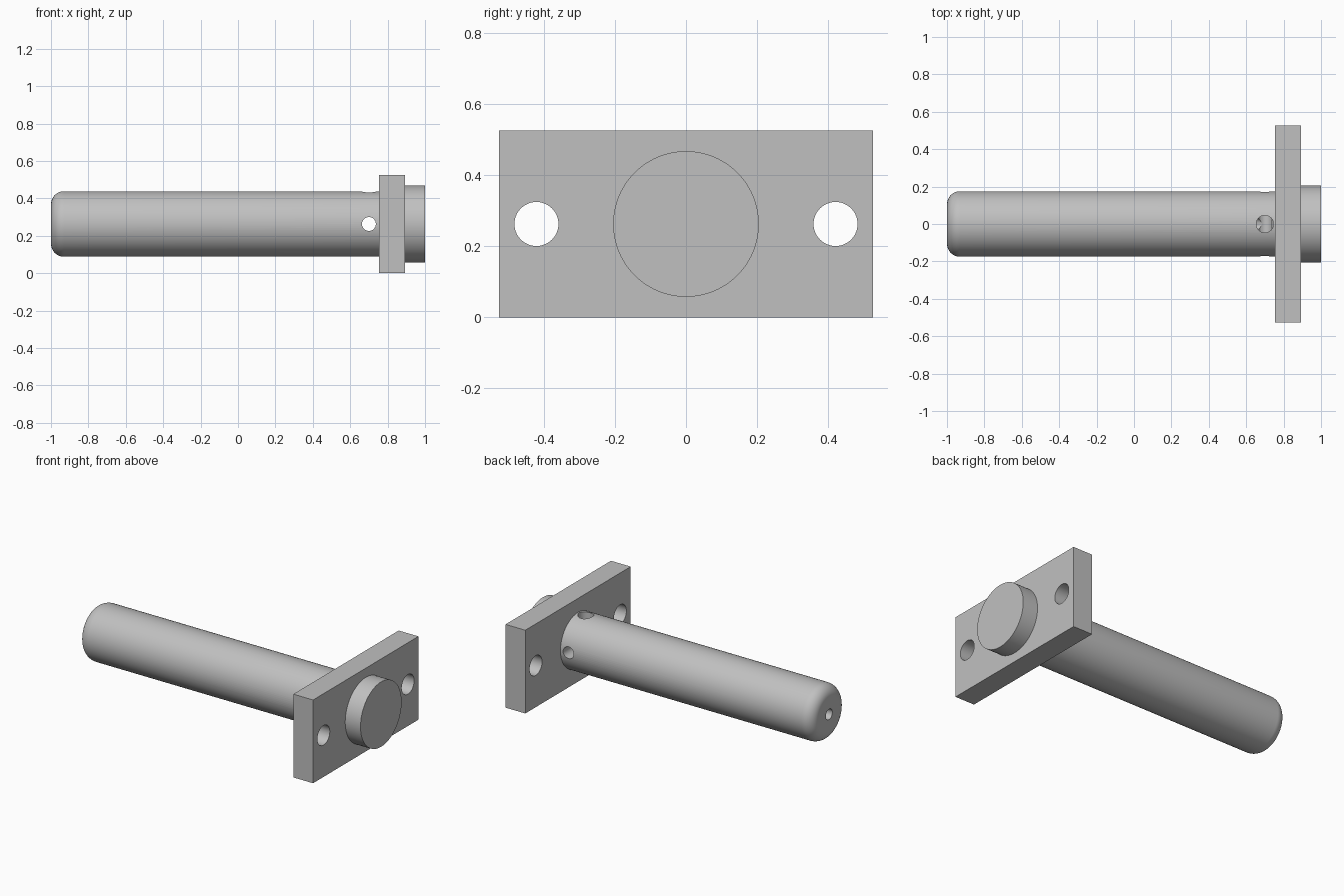
import bpy, bmesh, math
from mathutils import Vector, Matrix

cube = bpy.data.objects.get("Cube")
if cube:
    bpy.data.objects.remove(cube, do_unlink=True)

AXIS_Z = 0.263
PIN_R, HEAD_R, FILLET = 0.175, 0.205, 0.07
PLATE_X0, PLATE_X1 = 0.755, 0.893
HOLE_X = 0.70
SEGMENTS = 96

steel = bpy.data.materials.new("grey steel")
steel.use_nodes = True
colour = (0.53, 0.53, 0.53, 1)
steel.diffuse_color = colour
steel.node_tree.nodes["Principled BSDF"].inputs["Base Color"].default_value = colour


def add_object(name, bm):
    bmesh.ops.recalc_face_normals(bm, faces=bm.faces)
    mesh = bpy.data.meshes.new(name)
    bm.to_mesh(mesh)
    bm.free()
    mesh.materials.append(steel)
    obj = bpy.data.objects.new(name, mesh)
    bpy.context.collection.objects.link(obj)
    return obj


def lathe(name, profile):
    """Revolve (x, radius) points about the long axis."""
    bm = bmesh.new()
    verts = [bm.verts.new((x, 0, AXIS_Z + r)) for x, r in profile]
    edges = [bm.edges.new(pair) for pair in zip(verts, verts[1:])]
    bmesh.ops.spin(bm, geom=verts + edges, cent=(0, 0, AXIS_Z), axis=(1, 0, 0),
                   angle=math.tau, steps=SEGMENTS)
    bmesh.ops.remove_doubles(bm, verts=bm.verts, dist=1e-5)
    return add_object(name, bm)


def drill(target, start, end, radius, segments=48):
    """Cut a round hole running from start to end."""
    start, end = Vector(start), Vector(end)
    direction = end - start
    turn = direction.to_track_quat("Z", "Y").to_matrix().to_4x4()
    bm = bmesh.new()
    bmesh.ops.create_cone(bm, cap_ends=True, segments=segments, radius1=radius,
                          radius2=radius, depth=direction.length,
                          matrix=Matrix.Translation((start + end) / 2) @ turn)
    cutter = add_object("drill_cutter", bm)
    cutter.hide_render = True
    cut = target.modifiers.new("hole", "BOOLEAN")
    cut.operation, cut.solver, cut.object = "DIFFERENCE", "EXACT", cutter
    bpy.context.view_layer.objects.active = target
    bpy.ops.object.modifier_apply(modifier=cut.name)
    bpy.data.objects.remove(cutter, do_unlink=True)


def shade(obj):
    bpy.ops.object.select_all(action="DESELECT")
    obj.select_set(True)
    bpy.context.view_layer.objects.active = obj
    bpy.ops.object.shade_smooth_by_angle(angle=math.radians(30))


# Headed pin with a rounded tip
profile = [(-1, 0)]
for i in range(13):
    a = math.pi / 2 * i / 12
    profile.append((-1 + FILLET * (1 - math.cos(a)), PIN_R - FILLET * (1 - math.sin(a))))
profile += [(PLATE_X1, PIN_R), (PLATE_X1, HEAD_R), (1, HEAD_R), (1, 0)]
pin = lathe("headed_pin", profile)

# Grease passages: along the pin, across it, and down from the top
drill(pin, (-1.1, 0, AXIS_Z), (HOLE_X, 0, AXIS_Z), 0.033)
drill(pin, (HOLE_X, -0.3, AXIS_Z), (HOLE_X, 0.3, AXIS_Z), 0.037)
drill(pin, (HOLE_X, 0, 0.6), (HOLE_X, 0, AXIS_Z), 0.046)
shade(pin)

# Mounting plate with a pin bore and two bolt holes
bm = bmesh.new()
size = Matrix.Diagonal((PLATE_X1 - PLATE_X0, 1.052, 2 * AXIS_Z, 1))
centre = Matrix.Translation(((PLATE_X0 + PLATE_X1) / 2, 0, AXIS_Z))
bmesh.ops.create_cube(bm, size=1, matrix=centre @ size)
plate = add_object("mounting_plate", bm)
for y, radius, sides in ((0, PIN_R, SEGMENTS), (-0.421, 0.062, 48), (0.421, 0.062, 48)):
    drill(plate, (0.6, y, AXIS_Z), (1.1, y, AXIS_Z), radius, sides)
shade(plate)
